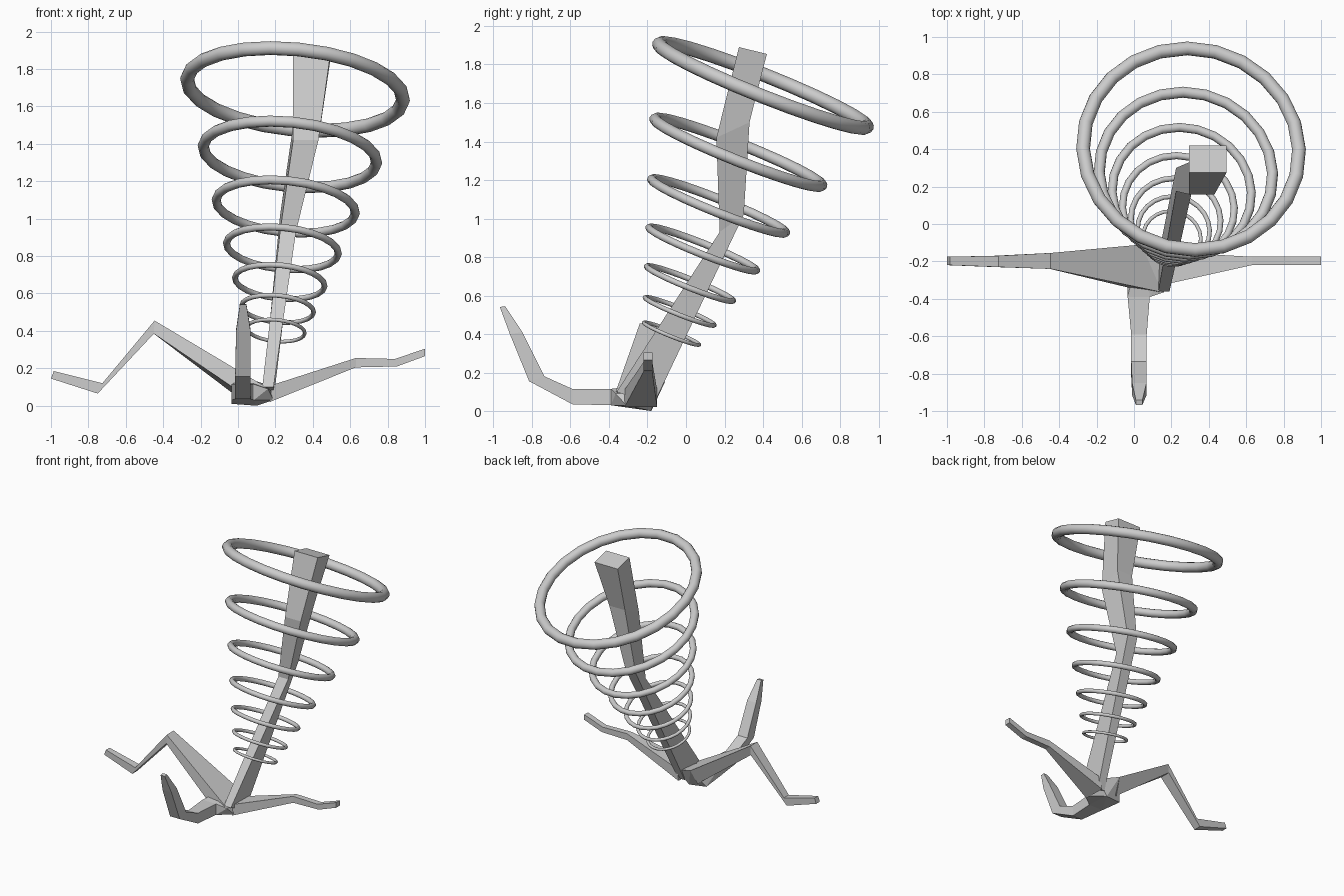
import bpy, bmesh
from mathutils import Vector, Matrix

if "Cube" in bpy.data.objects:
    bpy.data.objects.remove(bpy.data.objects["Cube"])


def finish(name, bm):
    bmesh.ops.recalc_face_normals(bm, faces=bm.faces)
    me = bpy.data.meshes.new(name)
    bm.to_mesh(me)
    bm.free()
    ob = bpy.data.objects.new(name, me)
    bpy.context.collection.objects.link(ob)
    return ob


def loft(name, sections):
    """Skin a chain of four-cornered sections, capped at both ends."""
    bm = bmesh.new()
    rings = [[bm.verts.new(p) for p in s] for s in sections]
    for a, b in zip(rings, rings[1:]):
        for i in range(4):
            j = (i + 1) % 4
            bm.faces.new((a[i], a[j], b[j], b[i]))
    bm.faces.new(rings[0])
    bm.faces.new(rings[-1])
    return finish(name, bm)


def across_x(x0, x1, p, q):
    """Section of width x0..x1 whose two edges sit at (y, z) = p and q."""
    return [(x0, *p), (x1, *p), (x1, *q), (x0, *q)]


def across_y(y0, y1, p, q):
    """Section of width y0..y1 whose two edges sit at (x, z) = p and q."""
    return [(p[0], y0, p[1]), (p[0], y1, p[1]), (q[0], y1, q[1]), (q[0], y0, q[1])]


# Bent stem, flaring towards the top
loft("stem", [
    across_x(.13, .19, (-.36, .10), (-.17, .03)),
    across_x(.225, .31, (.175, .93), (.30, 1.02)),
    across_x(.295, .43, (.158, 1.42), (.33, 1.50)),
    across_x(.295, .495, (.275, 1.89), (.42, 1.855)),
])

# Front foot, curling upwards to a narrow tip
loft("front_leg", [
    across_x(-.035, .085, (-.38, .03), (-.38, .115)),
    across_x(-.015, .068, (-.59, .035), (-.59, .115)),
    across_x(-.015, .068, (-.815, .155), (-.735, .18)),
    across_x(-.01, .067, (-.915, .40), (-.85, .41)),
    across_x(.01, .045, (-.967, .54), (-.94, .545)),
])

# Left foot, high knee with a wide root
loft("left_leg", [
    [(-.03, -.34, .10), (.02, -.17, .03), (.04, -.11, .15), (.15, -.365, .10)],
    across_y(-.24, -.155, (-.45, .385), (-.446, .455)),
    across_y(-.23, -.17, (-.75, .065), (-.725, .12)),
    across_y(-.22, -.175, (-1.0, .145), (-.985, .185)),
])

# Right foot, low and reaching outwards
loft("right_leg", [
    across_y(-.32, -.15, (.17, .02), (.18, .11)),
    across_y(-.22, -.175, (.63, .205), (.63, .255)),
    across_y(-.22, -.175, (.85, .21), (.84, .25)),
    across_y(-.22, -.175, (1.0, .265), (1.0, .305)),
])

# Hub joining the feet and the stem
bm = bmesh.new()
for p in [(.16, -.365, .09), (.19, -.31, .03), (.19, -.16, .10), (.04, -.11, .15),
          (-.035, -.39, .115), (.085, -.39, .115), (-.035, -.39, .03), (.085, -.39, .03),
          (-.035, -.20, .01), (.10, -.18, 0)]:
    bm.verts.new(p)
res = bmesh.ops.convex_hull(bm, input=bm.verts)
bmesh.ops.dissolve_limit(bm, angle_limit=.02, verts=bm.verts, edges=bm.edges)
finish("hub", bm)

# Seven tilted rings, each a scaled copy of the one above
normal = Vector((.10, .40, 1)).normalized()
tilt = normal.to_track_quat('Z', 'Y')
centre, step, size = Vector((.305, .40, 1.691)), Vector((.0276, .128, .347)), 1.0
for i in range(7):
    bpy.ops.mesh.primitive_torus_add(
        major_segments=24, minor_segments=12,
        major_radius=.58 * size, minor_radius=.037 * size,
        location=centre, rotation=tilt.to_euler())
    bpy.context.object.name = f"ring_{i + 1}"
    bpy.ops.object.shade_smooth()
    centre = centre - step * size
    size *= .803
